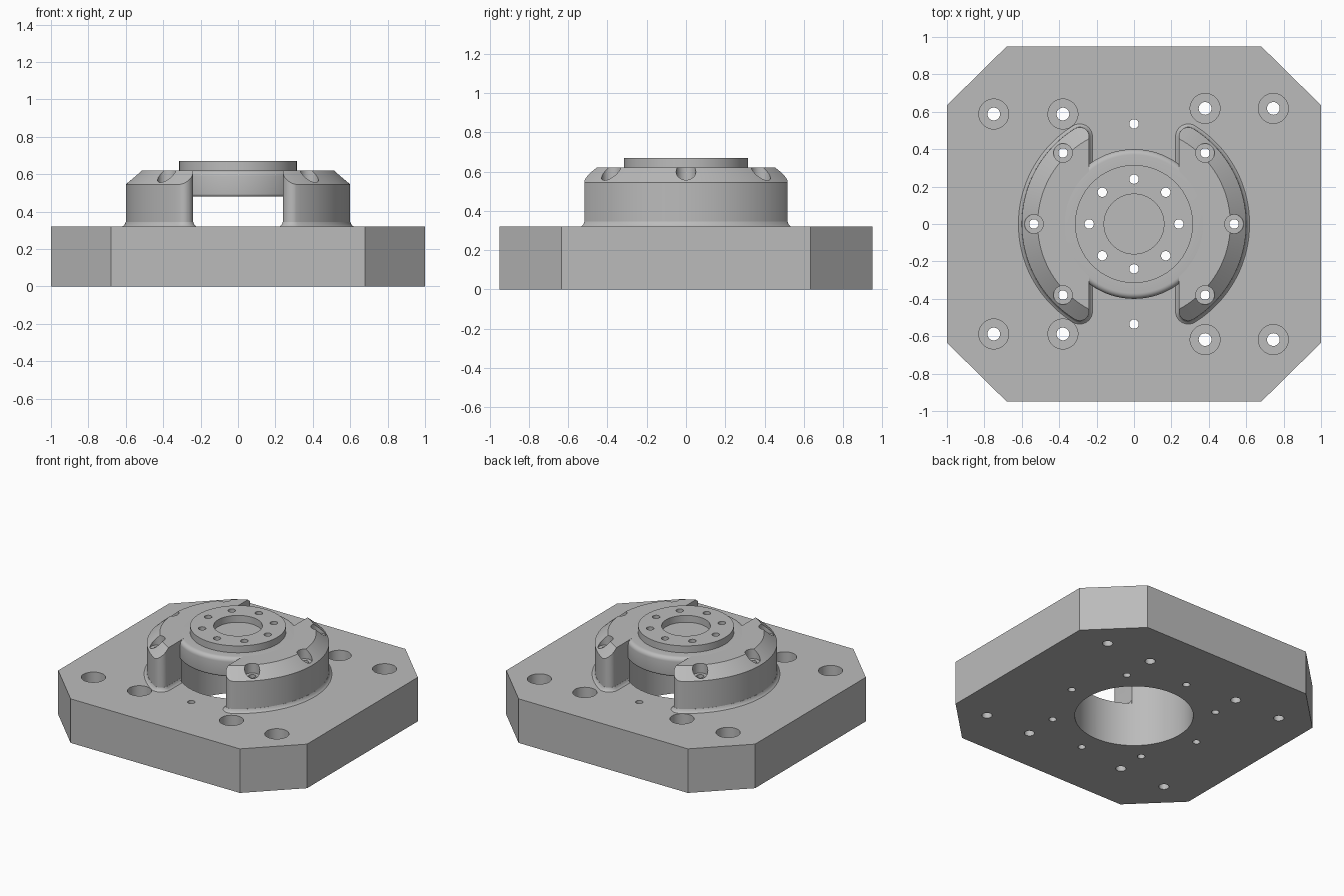
import bpy, bmesh, math

cube = bpy.data.objects.get("Cube")
if cube:
    bpy.data.objects.remove(cube, do_unlink=True)

steel = bpy.data.materials.new("machined grey")
steel.use_nodes = True
GREY = (0.5, 0.5, 0.5, 1)
steel.diffuse_color = GREY
steel.node_tree.nodes["Principled BSDF"].inputs["Base Color"].default_value = GREY


def make_object(name, bm):
    bmesh.ops.recalc_face_normals(bm, faces=bm.faces)
    mesh = bpy.data.meshes.new(name)
    bm.to_mesh(mesh)
    bm.free()
    mesh.materials.append(steel)
    obj = bpy.data.objects.new(name, mesh)
    bpy.context.collection.objects.link(obj)
    return obj


def lathe(bm, profile, cx=0, cy=0, n=96, closed=False):
    """Revolve (radius, height) points about a vertical axis."""
    rings = []
    for r, z in profile:
        count = n if r > 0 else 1
        rings.append([bm.verts.new((cx + r * math.cos(math.tau * i / n),
                                    cy + r * math.sin(math.tau * i / n), z))
                      for i in range(count)])
    pairs = list(zip(rings, rings[1:]))
    if closed:
        pairs.append((rings[-1], rings[0]))
    for a, b in pairs:
        for i in range(n):
            j = (i + 1) % n
            quad = [a[i % len(a)], a[j % len(a)], b[j % len(b)], b[i % len(b)]]
            bm.faces.new(list(dict.fromkeys(quad)))


def loft(bm, loops):
    """Bridge stacked outlines and cap both ends."""
    rows = [[bm.verts.new(p) for p in loop] for loop in loops]
    for a, b in zip(rows, rows[1:]):
        for i in range(len(a)):
            j = (i + 1) % len(a)
            bm.faces.new([a[i], a[j], b[j], b[i]])
    bm.faces.new(rows[0])
    bm.faces.new(rows[-1])


def arc(cx, cy, r, a0, a1, n):
    return [(cx + r * math.cos(math.radians(a0 + (a1 - a0) * i / n)),
             cy + r * math.sin(math.radians(a0 + (a1 - a0) * i / n)))
            for i in range(n + 1)]


def drill(bm, x, y, r, z0, z1, head=0, seat=0):
    """Hole cutter, optionally with a counterbore above the seat height."""
    steps = [(r, seat), (head, seat), (head, z1)] if head else [(r, z1)]
    lathe(bm, [(0, z0), (r, z0)] + steps + [(0, z1)], x, y, 40)


def cut(obj, name, bm):
    cutter = make_object(name, bm)
    mod = obj.modifiers.new(name, "BOOLEAN")
    mod.operation = "DIFFERENCE"
    mod.solver = "EXACT"
    mod.object = cutter
    bpy.ops.object.select_all(action="DESELECT")
    bpy.context.view_layer.objects.active = obj
    obj.select_set(True)
    bpy.ops.object.modifier_apply(modifier=mod.name)
    bpy.data.objects.remove(cutter, do_unlink=True)


PLATE_TOP, RING_TOP, TOP = 0.32, 0.62, 0.67
BORE, WALL, NOTCH, TIP = 0.39, 0.6, 0.24, 0.05
TIP_X = NOTCH + TIP
TIP_Y = math.sqrt((WALL - TIP) ** 2 - TIP_X ** 2)
TIP_ANGLE = math.degrees(math.atan2(TIP_Y, TIP_X))


def ring_drills(bm):
    for x, y in [(s * 0.38, t * 0.38) for s in (-1, 1) for t in (-1, 1)] + [(-0.535, 0), (0.535, 0)]:
        drill(bm, x, y, 0.025, -0.1, 0.8, 0.05, 0.55)


# Base plate with clipped corners
bm = bmesh.new()
quarter = [(1, 0.635), (0.68, 0.95)]
outline = (quarter + [(-x, y) for x, y in reversed(quarter)]
           + [(-x, -y) for x, y in quarter] + [(x, -y) for x, y in reversed(quarter)])
loft(bm, [[(x, y, z) for x, y in outline] for z in (0, PLATE_TOP)])
plate = make_object("base_plate", bm)

# Plate bore, mounting holes and pin holes
bm = bmesh.new()
lathe(bm, [(0, -0.1), (BORE, -0.1), (BORE, 0.5), (0, 0.5)])
ring_drills(bm)
for t in (-1, 1):
    drill(bm, 0, t * 0.535, 0.025, -0.1, 0.5)
    for x, y in [(-0.75, 0.588), (-0.38, 0.588), (0.38, 0.618), (0.745, 0.618)]:
        drill(bm, x, t * y, 0.034, -0.1, 0.5, 0.08, 0.17)
cut(plate, "plate_cutter", bm)

# Chamfered clamp ring, split by front and rear notches
bm = bmesh.new()
lathe(bm, [(BORE, PLATE_TOP), (WALL, PLATE_TOP), (WALL, 0.545), (0.515, RING_TOP),
           (0.37, RING_TOP), (0.37, 0.49), (BORE, 0.49)], n=128, closed=True)
ring = make_object("clamp_ring", bm)
bm = bmesh.new()
tip = arc(TIP_X, TIP_Y, TIP, 180, TIP_ANGLE, 10)
side = [(NOTCH, 0.2)] + tip + [(tip[-1][0] * 1.3, tip[-1][1] * 1.3)]
notch = side + [(-x, y) for x, y in reversed(side)]
for t in (-1, 1):
    loft(bm, [[(x, t * y, z) for x, y in notch] for z in (0.2, 0.8)])
cut(ring, "notch_cutter", bm)
bm = bmesh.new()
ring_drills(bm)
cut(ring, "ring_drill", bm)


# Curved weld-like foot around each half of the ring
def half_outline(d):
    top_tip = arc(TIP_X, TIP_Y, TIP + d, TIP_ANGLE, 180, 10)
    outer = arc(0, 0, WALL + d, -TIP_ANGLE, TIP_ANGLE, 48)[1:-1]
    x = NOTCH - d
    end = math.degrees(math.acos(x / 0.395))
    inner = arc(0, 0, 0.395, end, -end, 40)
    low_tip = [(px, -py) for px, py in reversed(top_tip)]
    return low_tip + outer + top_tip + inner


bm = bmesh.new()
levels = [(0.0, 0.018), (0.006, 0.011), (0.013, 0.005), (0.025, 0.0005)]
for s in (-1, 1):
    loft(bm, [[(s * x, y, PLATE_TOP + h) for x, y in half_outline(d)] for h, d in levels])
foot = make_object("ring_foot", bm)
bm = bmesh.new()
ring_drills(bm)
cut(foot, "foot_drill", bm)

# Centre cap with raised flange and shallow recess
bm = bmesh.new()
lathe(bm, [(0, 0.48)] + arc(0.385, 0.495, 0.015, -90, 0, 4)
      + arc(0.37, RING_TOP - 0.03, 0.03, 0, 90, 6)
      + [(0.315, RING_TOP), (0.315, TOP), (0.16, TOP), (0.16, RING_TOP), (0, RING_TOP)], n=128)
cap = make_object("flange_cap", bm)
bm = bmesh.new()
for i in range(8):
    a = math.tau * i / 8
    drill(bm, 0.24 * math.cos(a), 0.24 * math.sin(a), 0.025, 0.4, 0.8)
cut(cap, "cap_drill", bm)

# Smooth the round walls, keep machined edges sharp
bpy.ops.object.select_all(action="DESELECT")
for obj in (plate, ring, foot, cap):
    obj.select_set(True)
bpy.context.view_layer.objects.active = plate
bpy.ops.object.shade_smooth_by_angle(angle=math.radians(30))
